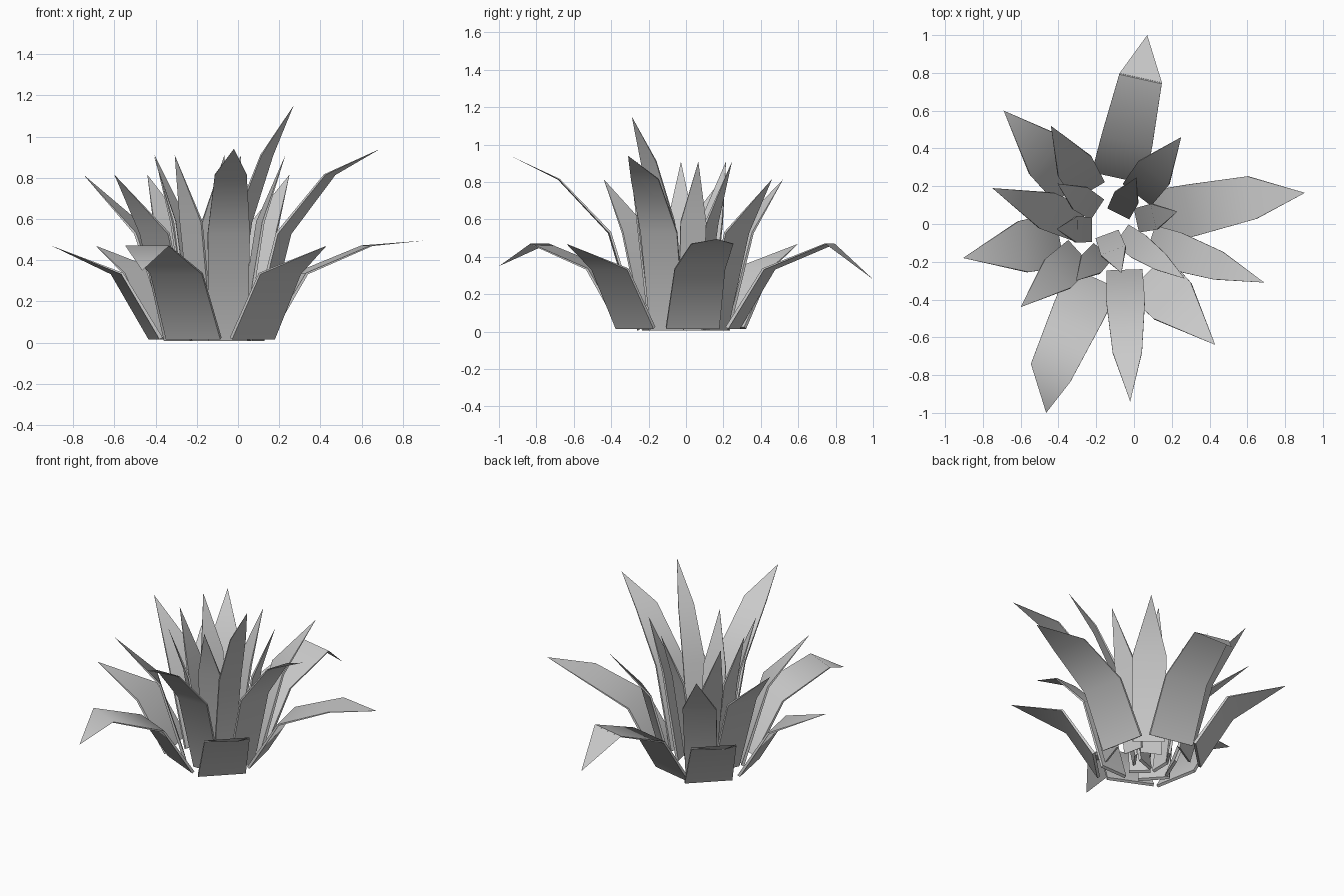
import bpy, bmesh
from mathutils import Vector

if "Cube" in bpy.data.objects:
    bpy.data.objects.remove(bpy.data.objects["Cube"])

# ring settings: row heights (base, bend, end), row widths, bend fraction along the leaf
RINGS = {
    "outer": ((0.02, 0.335, 0.47), (0.29, 0.275, 0.23), 0.37),
    "middle": ((0.012, 0.53, 0.815), (0.19, 0.205, 0.155), 0.37),
    "inner": ((0.012, 0.585, 0.91), (0.13, 0.14, 0.10), 0.42),
}
THICK = (0.018, 0.012, 0.007)  # blade thickness per row, zero at the tip

# leaves: ring, base centre (x, y), end (x, y), optional extended tip (x, y, z)
LEAVES = [
    ("outer", (-0.08, 0.25), (0.035, 0.77), (0.07, 1.0, 0.28)),
    ("outer", (0.12, 0.035), (0.625, 0.14), (0.905, 0.165, 0.495)),
    ("outer", (0.07, -0.27), (0.43, -0.64), None),
    ("outer", (-0.215, -0.29), (-0.44, -0.785), (-0.465, -1.0, 0.35)),
    ("outer", (-0.40, -0.085), (-0.905, -0.18), None),
    ("outer", (-0.315, 0.215), (-0.69, 0.60), None),
    ("middle", (-0.05, -0.25), (-0.035, -0.68), (-0.02, -0.94, 0.94)),
    ("middle", (0.09, -0.10), (0.445, -0.22), (0.69, -0.31, 0.94)),
    ("middle", (0.02, 0.16), (0.25, 0.46), None),
    ("middle", (-0.24, 0.18), (-0.44, 0.52), None),
    ("middle", (-0.29, 0.0), (-0.75, 0.19), None),
    ("middle", (-0.29, -0.16), (-0.60, -0.44), None),
    ("inner", (0.02, 0.02), (0.23, 0.066), None),
    ("inner", (-0.08, 0.06), (0.013, 0.246), None),
    ("inner", (-0.20, 0.08), (-0.405, 0.214), None),
    ("inner", (-0.23, -0.03), (-0.41, -0.027), None),
    ("inner", (-0.14, -0.06), (-0.066, -0.26), None),
    ("inner", (-0.17, -0.15), (-0.307, -0.30), None),
    ("inner", (-0.06, -0.06), (0.14, -0.20), (0.27, -0.29, 1.15)),
]


def make_leaf(name, ring, base, end, tip):
    heights, widths, frac = RINGS[ring]
    b, e = Vector((*base, 0)), Vector((*end, 0))
    out = (e - b).normalized()
    up = Vector((0, 0, 1))
    side = out.cross(up)
    centres = [b, b.lerp(e, frac), e]
    bm = bmesh.new()
    rows = []
    # each row is a thin four-cornered section, ending in one pointed tip
    for c, z, w, t in list(zip(centres, heights, widths, THICK))[:3 if tip else 2]:
        p = c + up * z
        n = (out - up * 0.6).normalized() * t / 2
        rows.append([bm.verts.new(p + side * s * w / 2 + n * o)
                     for s, o in ((-1, -1), (1, -1), (1, 1), (-1, 1))])
    point = bm.verts.new(tip if tip else (*end, heights[2]))
    bm.faces.new(rows[0])
    for lo, hi in zip(rows, rows[1:]):
        for k in range(4):
            m = (k + 1) % 4
            bm.faces.new((lo[k], lo[m], hi[m], hi[k]))
    for k in range(4):
        bm.faces.new((rows[-1][k], rows[-1][(k + 1) % 4], point))
    bmesh.ops.recalc_face_normals(bm, faces=bm.faces)
    mesh = bpy.data.meshes.new(name)
    bm.to_mesh(mesh)
    bm.free()
    obj = bpy.data.objects.new(name, mesh)
    bpy.context.collection.objects.link(obj)
    # smooth across the bends, sharp along the blade edges
    bpy.context.view_layer.objects.active = obj
    obj.select_set(True)
    bpy.ops.object.shade_smooth_by_angle(angle=0.9)
    obj.select_set(False)


for i, (ring, base, end, tip) in enumerate(LEAVES):
    make_leaf(f"{ring}_leaf_{i + 1}", ring, base, end, tip)
